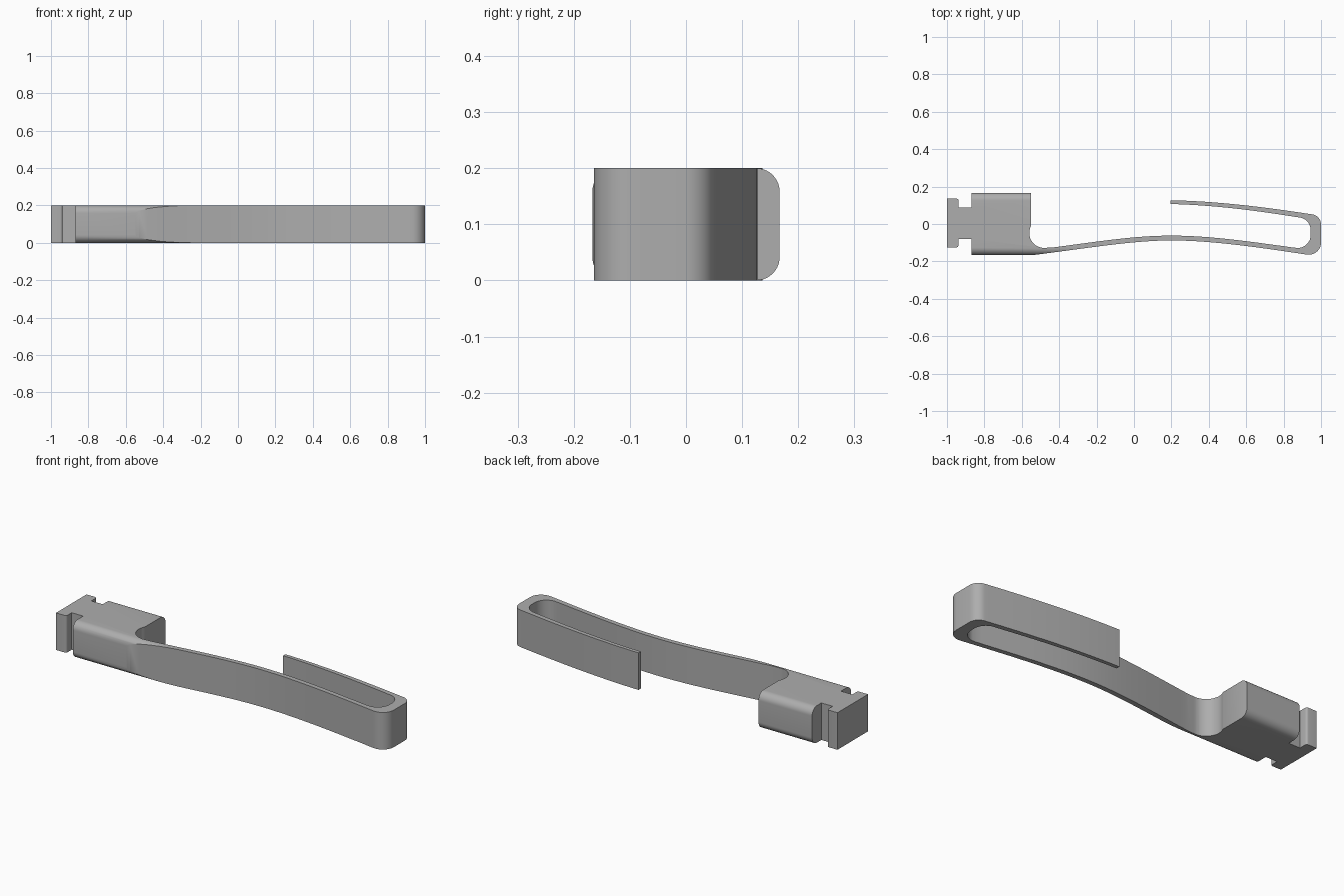
import bpy, bmesh, math
from mathutils import Vector
from mathutils.geometry import interpolate_bezier

if "Cube" in bpy.data.objects:
    bpy.data.objects.remove(bpy.data.objects["Cube"])

HEIGHT = 0.2
ROUND = 0.042      # radius of the long edges of the block
HALF_Y = 0.167

grey = bpy.data.materials.new("plain grey")
grey.use_nodes = True
grey.diffuse_color = (0.42, 0.42, 0.42, 1)
grey.node_tree.nodes["Principled BSDF"].inputs["Base Color"].default_value = (0.42, 0.42, 0.42, 1)


def arc(cx, cy, r, start, end, steps=10):
    angles = [math.radians(start + (end - start) * i / steps) for i in range(steps + 1)]
    return [(cx + r * math.cos(a), cy + r * math.sin(a)) for a in angles]


def curve(p0, h0, h1, p1, steps=18):
    pts = interpolate_bezier(*[Vector((*p, 0)) for p in (p0, h0, h1, p1)], steps)
    return [(p.x, p.y) for p in pts]


def prism(name, points, offset):
    """Extrude a closed outline of 3D points by an offset vector."""
    bm = bmesh.new()
    face = bm.faces.new([bm.verts.new(p) for p in points])
    new = bmesh.ops.extrude_face_region(bm, geom=[face])["geom"]
    bmesh.ops.translate(bm, vec=offset, verts=[v for v in new if isinstance(v, bmesh.types.BMVert)])
    bmesh.ops.remove_doubles(bm, verts=bm.verts, dist=0.0001)
    bmesh.ops.recalc_face_normals(bm, faces=bm.faces)
    mesh = bpy.data.meshes.new(name)
    bm.to_mesh(mesh)
    bm.free()
    obj = bpy.data.objects.new(name, mesh)
    bpy.context.collection.objects.link(obj)
    mesh.materials.append(grey)
    return obj


# Plan outline, counter-clockwise from the front corner of the block
outline = [(-0.87, -HALF_Y), (-0.55, -HALF_Y)]
# outer side of the spring arm, the end bend and the return arm
outline += curve((-0.53, -0.165), (-0.22, -0.125), (0.0, -0.088), (0.2, -0.088))
outline += curve((0.2, -0.088), (0.42, -0.088), (0.68, -0.127), (0.92, -0.163))
outline += arc(0.935, -0.099, 0.065, -95, 0)
outline += arc(0.945, -0.003, 0.055, 0, 82)
outline += curve((0.935, 0.054), (0.7, 0.09), (0.45, 0.122), (0.195, 0.127))
# inner side, running back to the block
outline += curve((0.195, 0.107), (0.45, 0.1), (0.66, 0.07), (0.87, 0.037))
outline += arc(0.875, -0.034, 0.07, 80, 0)
outline += arc(0.875, -0.058, 0.07, 0, -100)
outline += curve((0.86, -0.127), (0.66, -0.1), (0.42, -0.062), (0.2, -0.062))
outline += curve((0.2, -0.062), (0.0, -0.062), (-0.2, -0.095), (-0.43, -0.125))
outline += arc(-0.48, -0.048, 0.08, -82, -209, 16)
# rear of the block, the neck and the end plug
outline += [(-0.55, HALF_Y), (-0.87, HALF_Y), (-0.87, 0.088), (-0.938, 0.088)]
outline += arc(-0.95, 0.124, 0.012, 0, 90, 4)
outline += [(-1.0, 0.136), (-1.0, -0.125)]
outline += arc(-0.95, -0.113, 0.012, -90, 0, 4)
outline += [(-0.938, -0.079), (-0.87, -0.079)]

clip = prism("spring_clip", [(x, y, 0) for x, y in outline], (0, 0, HEIGHT))

# Round the four long edges of the block, fading out along the arm root
for sy in (-1, 1):
    for sz in (-1, 1):
        section = arc(HALF_Y - ROUND, HEIGHT / 2 - ROUND, ROUND, 0, 90)
        section += [(HALF_Y - ROUND, HEIGHT / 2 + 0.05), (HALF_Y + 0.05, HEIGHT / 2 + 0.05),
                    (HALF_Y + 0.05, HEIGHT / 2 - ROUND)]
        cutter = prism("edge_cutter",
                       [(-0.9, sy * y, HEIGHT / 2 + sz * z) for y, z in section], (0.7, 0, 0))
        cut = clip.modifiers.new("round_edge", 'BOOLEAN')
        cut.operation = 'DIFFERENCE'
        cut.solver = 'EXACT'
        cut.object = cutter
        bpy.context.view_layer.objects.active = clip
        bpy.ops.object.modifier_apply(modifier=cut.name)
        bpy.data.objects.remove(cutter)

# Smooth bends with crisp edges
bpy.ops.object.select_all(action='DESELECT')
clip.select_set(True)
bpy.context.view_layer.objects.active = clip
bpy.ops.object.shade_smooth_by_angle(angle=math.radians(30))
